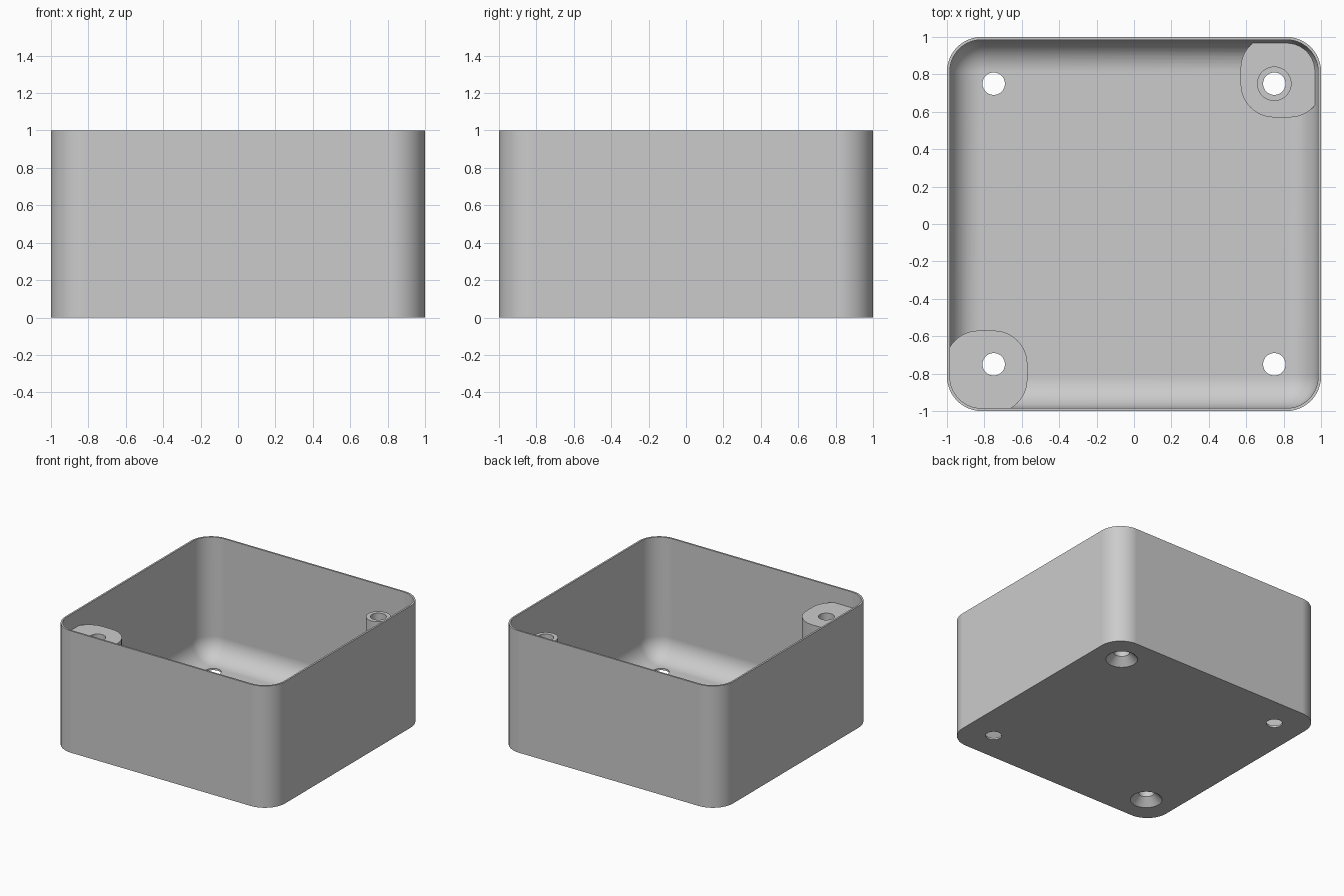
import bpy
import bmesh
import math
from mathutils import Matrix, Vector

cube = bpy.data.objects.get("Cube")
if cube:
    bpy.data.objects.remove(cube, do_unlink=True)

WALL, RADIUS, HEIGHT = 0.015, 0.17, 1.0
HOLE, SCREW, POST_TOP, PLINTH_TOP = 0.06, 0.75, 0.87, 0.11

grey = bpy.data.materials.new("grey plastic")
grey.use_nodes = True
grey.diffuse_color = (0.6, 0.6, 0.6, 1)
grey.node_tree.nodes["Principled BSDF"].inputs["Base Color"].default_value = grey.diffuse_color


def make_object(name, bm):
    bmesh.ops.recalc_face_normals(bm, faces=bm.faces)
    mesh = bpy.data.meshes.new(name)
    bm.to_mesh(mesh)
    bm.free()
    mesh.materials.append(grey)
    obj = bpy.data.objects.new(name, mesh)
    bpy.context.collection.objects.link(obj)
    return obj


def rounded_box(name, centre, half, z0, z1, radius, round_floor=False):
    """Square block with rounded upright edges, optionally a rounded bottom."""
    bm = bmesh.new()
    size = Vector((2 * half, 2 * half, z1 - z0))
    place = Matrix.Translation((*centre, (z0 + z1) / 2)) @ Matrix.Diagonal(size).to_4x4()
    bmesh.ops.create_cube(bm, size=1, matrix=place)

    def chosen(edge):
        a, b = (v.co.z for v in edge.verts)
        return abs(a - b) > 1e-4 or (round_floor and max(a, b) < z0 + 1e-4)

    bmesh.ops.bevel(bm, geom=[e for e in bm.edges if chosen(e)], offset=radius,
                    offset_type='OFFSET', segments=12, profile=0.5, affect='EDGES')
    return make_object(name, bm)


def cylinder(name, x, y, z0, z1, r0, r1):
    bm = bmesh.new()
    bmesh.ops.create_cone(bm, cap_ends=True, segments=48, radius1=r0, radius2=r1,
                          depth=z1 - z0, matrix=Matrix.Translation((x, y, (z0 + z1) / 2)))
    return make_object(name, bm)


def combine(target, tool, operation, keep=False):
    mod = target.modifiers.new(operation.lower(), 'BOOLEAN')
    mod.operation, mod.solver, mod.object = operation, 'EXACT', tool
    bpy.context.view_layer.objects.active = target
    bpy.ops.object.modifier_apply(modifier=mod.name)
    if not keep:
        bpy.data.objects.remove(tool, do_unlink=True)


# Open casing with a rounded inner floor
casing = rounded_box("casing", (0, 0), 1, 0, HEIGHT, RADIUS + WALL)
cavity = rounded_box("cavity", (0, 0), 1 - WALL, WALL, HEIGHT + 0.5, RADIUS, True)
combine(casing, cavity, 'DIFFERENCE')

# Tall corner post and low corner plinth, trimmed to stay within the wall
trim = rounded_box("trim", (0, 0), 1 - WALL / 2, -0.1, HEIGHT, RADIUS + WALL / 2)
for name, side, top in (("tall_post", -1, POST_TOP), ("low_plinth", 1, PLINTH_TOP)):
    block = rounded_box(name, (side * 0.79, side * 0.79), 0.22, WALL / 2, top, 0.18)
    combine(block, trim, 'INTERSECT', keep=True)
    combine(casing, block, 'UNION')
bpy.data.objects.remove(trim, do_unlink=True)

# Slim tube standing on the low plinth
tube = cylinder("tube", SCREW, SCREW, PLINTH_TOP - 0.03, POST_TOP, 0.092, 0.092)
combine(casing, tube, 'UNION')

# Screw holes through every corner, countersunk below the post and the tube
for sx in (-1, 1):
    for sy in (-1, 1):
        x, y = sx * SCREW, sy * SCREW
        combine(casing, cylinder("hole", x, y, -0.1, HEIGHT + 0.1, HOLE, HOLE), 'DIFFERENCE')
        if sx == sy:
            sink = cylinder("countersink", x, y, -0.02, 0.06, 0.14, HOLE)
            combine(casing, sink, 'DIFFERENCE')

# Smooth rounding with crisp rims
bpy.ops.object.select_all(action='DESELECT')
casing.select_set(True)
bpy.context.view_layer.objects.active = casing
bpy.ops.object.shade_smooth_by_angle(angle=math.radians(30))
normals = casing.modifiers.new("flat_panels", 'WEIGHTED_NORMAL')
normals.keep_sharp = True
